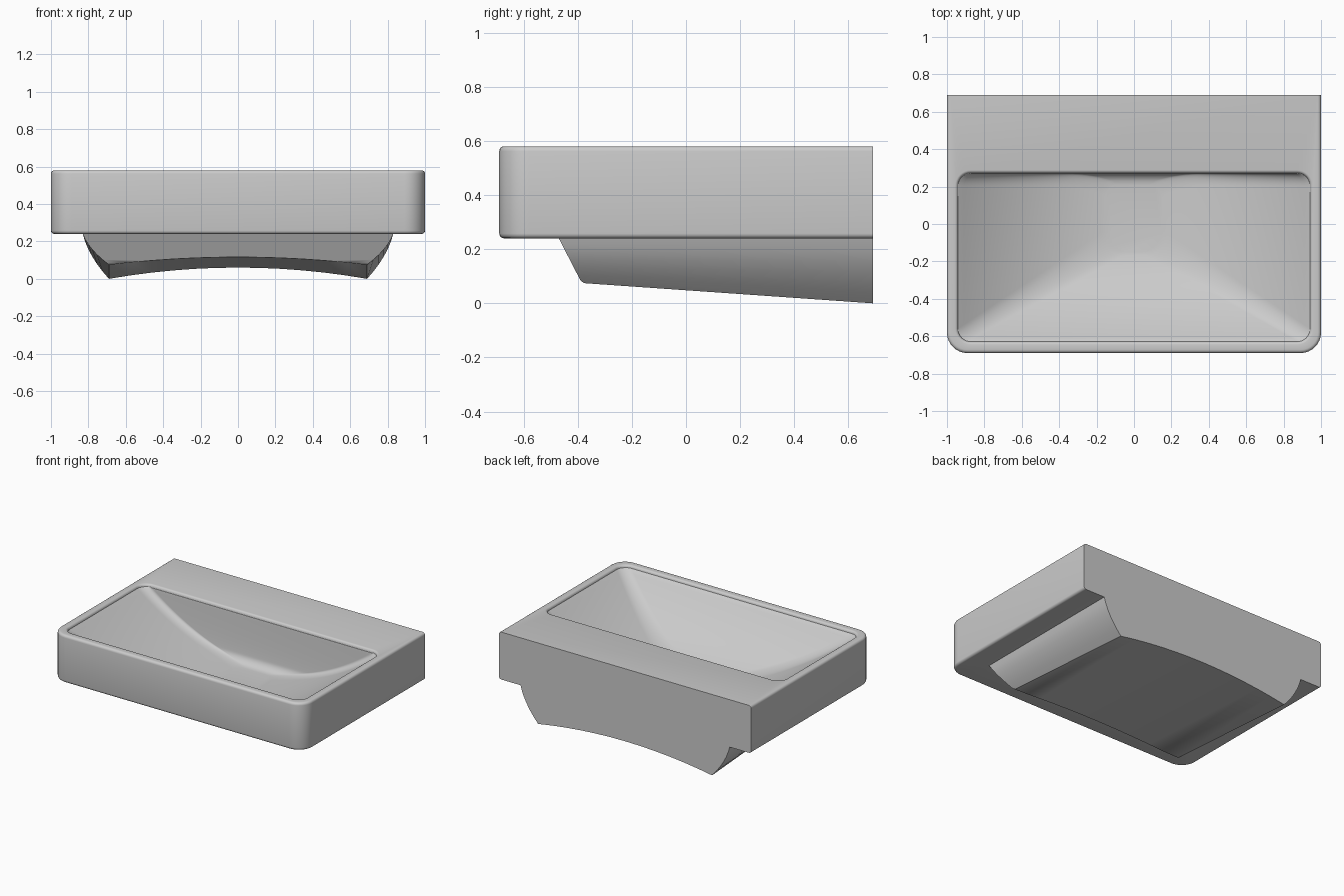
import bpy, bmesh, math

cube = bpy.data.objects.get("Cube")
if cube:
    bpy.data.objects.remove(cube, do_unlink=True)

ceramic = bpy.data.materials.new("grey_ceramic")
ceramic.use_nodes = True
ceramic.diffuse_color = (0.6, 0.6, 0.6, 1)
ceramic.node_tree.nodes["Principled BSDF"].inputs["Base Color"].default_value = (0.6, 0.6, 0.6, 1)


def finish(bm, name):
    bmesh.ops.remove_doubles(bm, verts=bm.verts, dist=0.0002)
    bmesh.ops.recalc_face_normals(bm, faces=bm.faces)
    mesh = bpy.data.meshes.new(name)
    bm.to_mesh(mesh)
    bm.free()
    mesh.materials.append(ceramic)
    obj = bpy.data.objects.new(name, mesh)
    bpy.context.collection.objects.link(obj)
    bpy.ops.object.select_all(action='DESELECT')
    obj.select_set(True)
    bpy.context.view_layer.objects.active = obj
    bpy.ops.object.shade_smooth_by_angle(angle=math.radians(30))
    return obj


def ring(half, front, back, rf, rb, z, segs=8):
    """Rounded rectangle with separate front and back corner radii."""
    pts = []
    corners = [(1, -1, rf), (1, 1, rb), (-1, 1, rb), (-1, -1, rf)]
    for i, (sx, sy, r) in enumerate(corners):
        cx = sx * (half - r)
        cy = back - r if sy > 0 else front + r
        for k in range(segs + 1):
            a = math.radians(90 * (i - 1 + k / segs))
            pts.append((cx + r * math.cos(a), cy + r * math.sin(a), z))
    return pts


# Basin: underside, outer wall, deck, rounded lip and bowl as one loft
BACK, TOP, BASE = 0.69, 0.58, 0.24
loops = [ring(0.75, -0.42, 0.68, 0.05, 0, BASE)]
bev = 0.018
for i in range(5):
    a = math.radians(90 * i / 4)
    d = bev * (1 - math.sin(a))
    loops.append(ring(1 - d, -BACK + d, BACK, 0.11 - d, 0, BASE + bev * (1 - math.cos(a))))
for i in range(5):
    a = math.radians(90 * i / 4)
    d = bev * (1 - math.cos(a))
    loops.append(ring(1 - d, -BACK + d, BACK, 0.11 - d, 0, TOP - bev * (1 - math.sin(a))))

# Lip rolling into the bowl
for i in range(5):
    a = math.radians(90 * i / 4)
    d = 0.016 * math.sin(a)
    loops.append(ring(0.957 - d, -0.645 + d, 0.288 - d, 0.085 - d, 0.085 - d,
                      TOP - 0.018 * (1 - math.cos(a))))

# Bowl floor sweeps up from a small flat area to the lip, against an upright back wall
FLOOR, DEPTH, FILLET, STEPS = 0.215, 0.345, 0.06, 28
for i in range(STEPS + 1):
    t = 1 - 0.84 * i / STEPS
    z = FLOOR + DEPTH * (t * t - 0.0256) / 0.9744
    h = max(0, FILLET - (z - FLOOR))
    back = 0.27 - FILLET + math.sqrt(FILLET ** 2 - h ** 2)
    loops.append(ring(0.938 * t, -0.06 - 0.565 * t, back, 0.13 - 0.062 * t, 0.068, z))

bm = bmesh.new()
rows = [[bm.verts.new(p) for p in loop] for loop in loops]
for a, b in zip(rows, rows[1:]):
    n = len(a)
    for k in range(n):
        bm.faces.new((a[k], a[(k + 1) % n], b[(k + 1) % n], b[k]))
bm.faces.new(rows[-1])
finish(bm, "basin")

# Lower housing: bulging sides and an arched underside, tapering to the front
profile = []
for i in range(7):
    s = i / 6
    profile.append((-0.83 + 0.14 * s - 0.08 * s * (1 - s), BASE * (1 - s)))
for i in range(1, 12):
    x = -0.69 + 1.38 * i / 12
    profile.append((x, 0.06 * (1 - (x / 0.69) ** 2)))
profile += [(-x, z) for x, z in reversed(profile[:7])]

bm = bmesh.new()
front, rear = [], []
for x, z in profile:
    s = z / BASE
    front.append(bm.verts.new((x, -0.385 - 0.085 * s, 0.075 + (BASE - 0.075) * s)))
    rear.append(bm.verts.new((x, BACK, z)))
for k in range(len(profile) - 1):
    bm.faces.new((front[k], front[k + 1], rear[k + 1], rear[k]))
bm.faces.new(front)
bm.faces.new(rear)
# Soften the lower front edge
edges = [bm.edges.get((front[k], front[k + 1])) for k in range(6, len(front) - 7)]
bmesh.ops.bevel(bm, geom=edges, offset=0.015, segments=3, profile=0.5, affect='EDGES')
finish(bm, "lower_housing")
